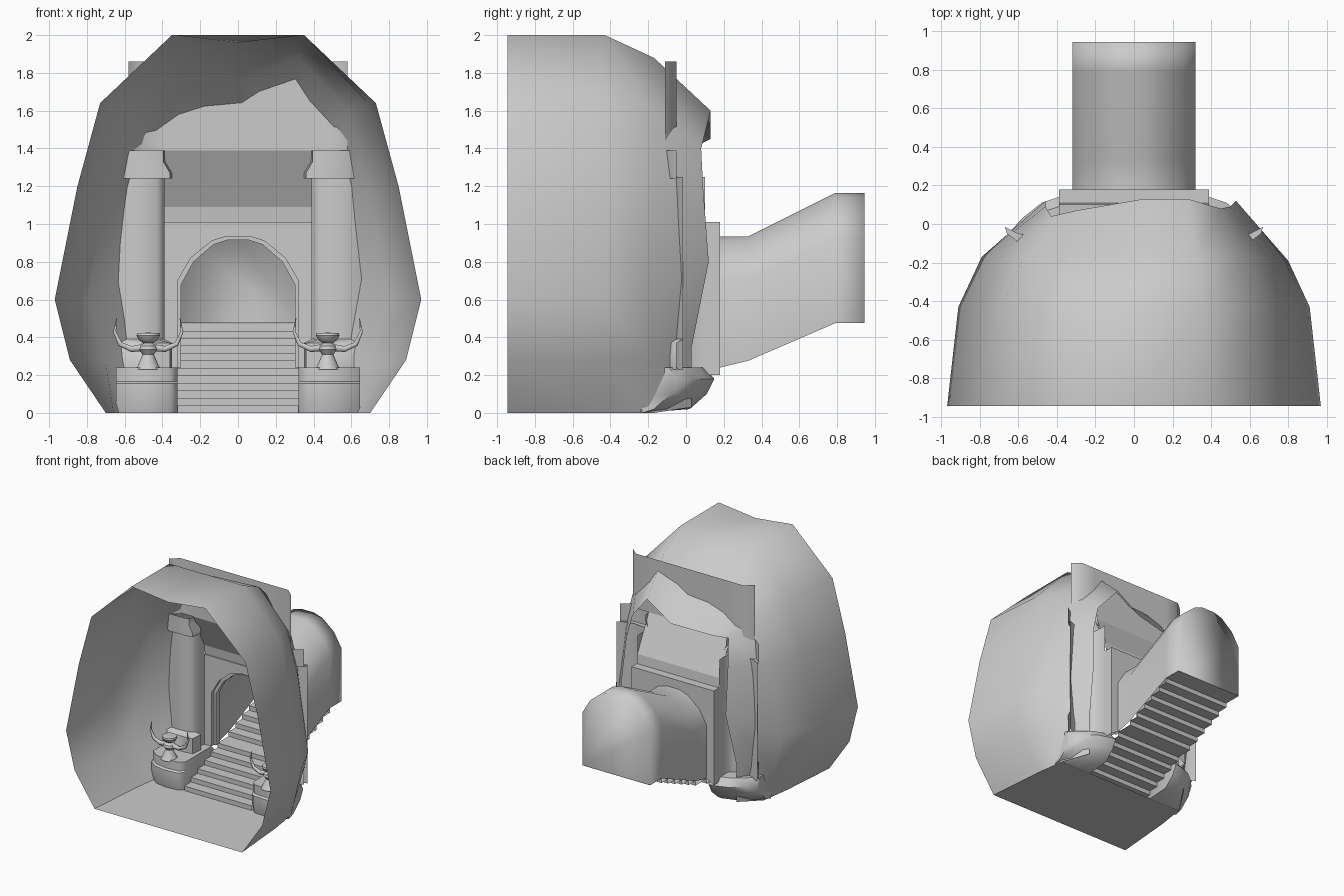
import bpy, math

if "Cube" in bpy.data.objects:
    bpy.data.objects.remove(bpy.data.objects["Cube"])


def mesh(name, verts, faces, angle=40):
    me = bpy.data.meshes.new(name)
    me.from_pydata(verts, [], faces)
    me.shade_smooth()
    me.set_sharp_from_angle(angle=math.radians(angle))
    ob = bpy.data.objects.new(name, me)
    bpy.context.collection.objects.link(ob)
    return ob


def loft(name, rings, closed=False, cap_start=False, cap_end=False, angle=40):
    """Skin equal-length rings of points with quads."""
    n = len(rings[0])
    verts = [p for r in rings for p in r]
    faces = []
    for i in range(len(rings) - 1):
        for j in range(n if closed else n - 1):
            k = (j + 1) % n
            faces.append((i*n + j, i*n + k, (i+1)*n + k, (i+1)*n + j))
    if cap_start:
        faces.append(tuple(range(n))[::-1])
    if cap_end:
        faces.append(tuple(range((len(rings)-1)*n, len(rings)*n)))
    return mesh(name, verts, faces, angle)


def mirror_x(pts):
    """Complete a left half outline with its mirrored right half."""
    return pts + [(-x, *r) for x, *r in reversed(pts)]


def plan(pts, z, s):
    return [(s*x, y, z) for x, y in pts]


# Cave shell: open front rim, two body rings, ragged back edge
rim = [(-.7, 0), (-.89, .28), (-.97, .6), (-.85, 1.2), (-.73, 1.64), (-.35, 2)]
rim = rim + [(0, 1.96)] + [(-x, z) for x, z in reversed(rim)]
r0 = [(x, -.945, z) for x, z in rim]
r1 = [(x*(.94 if abs(x) > .4 else 1), -.43, z if x else 2) for x, z in rim]
r2 = [(-.62, -.17, 0), (-.7, -.17, .27), (-.79, -.17, .6), (-.69, -.17, 1.2),
      (-.57, -.17, 1.57), (-.33, -.17, 1.74), (0, -.17, 1.77), (.32, -.17, 1.88),
      (.58, -.17, 1.6), (.69, -.17, 1.2), (.8, -.19, .6), (.7, -.17, .27), (.62, -.17, 0)]
r3 = [(-.5, .03, .03), (-.5, .03, .35), (-.46, .12, .8), (-.46, .09, 1.2),
      (-.43, .04, 1.42), (-.3, .07, 1.42), (.05, .13, 1.45), (.28, .13, 1.6),
      (.45, .08, 1.4), (.5, .09, 1.2), (.53, .12, .8), (.5, .03, .35), (.5, .03, .03)]
loft("cave_shell", [r0, r1, r2, r3], angle=180)

# Cave floor
loft("cave_floor", [[(-.7, -.945, 0), (.7, -.945, 0)], [(-.658, -.43, 0), (.658, -.43, 0)],
                    [(-.62, -.17, 0), (.62, -.17, 0)]])

# Upper wall panel with forward-turned wings
p = mirror_x([(-.58, -.11), (-.51, -.05), (-.38, -.05)])
loft("wall_panel", [plan(p, 1.39, 1), plan(p, 1.86, 1)], angle=60)

# Sloped niche ceiling
loft("niche_ceiling", [[(x, y, z) for x in (-.39, .39)]
                       for y, z in ((-.05, 1.39), (.1, 1.09), (.11, 1.0))], angle=20)

# Doorway facade with a stepped arch, closed behind around the tunnel
arch = mirror_x([(-.32, .24), (-.32, .7), (-.25, .82), (-.14, .91), (-.06, .935)])
outer = mirror_x([(-.39, .2), (-.39, .7), (-.39, 1.01), (-.2, 1.01), (-.06, 1.01)])
inner = [(x*.94, z - (.02 if z > .3 else 0)) for x, z in arch]
loft("doorway_facade", [[(x, y, z) for x, z in o] for o, y in
     ((arch, .18), (outer, .18), (outer, .1), (arch, .1), (arch, .13), (inner, .13), (inner, .18))],
     angle=45)

# Vaulted tunnel rising to a closed end
rings = []
for y, lift, bottom in ((.18, 0, .24), (.33, 0, .276), (.79, .23, .475), (.945, .23, .475)):
    rings.append([(x, y, bottom if z < .3 else z + lift) for x, z in arch])
loft("stair_tunnel", rings, cap_end=True, angle=120)

# Staircase with a landing at the door
steps = []
for k in range(1, 13):
    y = .18 - .09*(6 - k) if k < 7 else .33 + .092*(k - 7)
    steps += [(y, (k-1)*.0395), (y, k*.0395)]
steps.append((.945, .474))
loft("staircase", [[(x, y, z) for x in (-.32, .32)] for y, z in steps])

for s, side in ((-1, "left"), (1, "right")):
    # Pillar shaft
    shaft = [(.39, .1), (.39, -.02), (.43, -.05), (.53, -.06), (.6, -.05), (.67, -.015)]
    loft(side + "_pillar", [plan(shaft, .23, s), plan(shaft, 1.25, s)], angle=65)

    # Capital and base blocks, the capital narrowing upward on the inside
    block = [(.35, .0), (.36, -.1), (.43, -.11), (.58, -.11), (.66, -.05)]
    top = [(x + (.035 if x < .4 else 0), y) for x, y in block]
    loft(side + "_capital", [plan(shaft[1:], 1.24, s), plan(block, 1.24, s), plan(block, 1.27, s),
                             plan(top, 1.33, s), plan(top, 1.39, s)], angle=60)
    loft(side + "_pillar_base", [plan(block, .23, s), plan(block, .37, s),
                                 plan(shaft[1:], .39, s)], angle=60)

    # Rounded rock pedestal, its back tapering inside the shell
    def section(x, front, back):
        d = back - .1
        prof = [(front + .02, 0), (front, .08), (front, .155), (front + .02, .165),
                (front + .02, .24), (.1 + d, .24), (.15 + d, .18), (.11 + d, .1), (.02 + d, .02)]
        return [(s*x, y, z) for y, z in prof]
    loft(side + "_pedestal", [section(.32, -.27, .1), section(.36, -.31, .1),
                              section(.48, -.32, .06), section(.58, -.3, -.02),
                              section(.645, -.25, -.09)],
         closed=True, cap_start=True, cap_end=True, angle=50)

    # Turned brazier: foot, neck and bowl
    turn = [(.07, .23), (.055, .25), (.03, .31), (.05, .335), (.045, .355), (.022, .37),
            (.05, .385), (.062, .41), (.058, .422), (.0, .425)]
    loft(side + "_brazier", [[(s*.475 + r*math.cos(a*math.pi/6), -.25 + r*math.sin(a*math.pi/6), z)
                              for a in range(12)] for r, z in turn], closed=True)

    # Curved horns, tapering to the tips
    cu = bpy.data.curves.new(side + "_horns", 'CURVE')
    cu.dimensions = '3D'
    cu.bevel_depth = .02
    cu.bevel_resolution = 1
    half = [(.168, .5, .1), (.178, .43, .45), (.15, .365, .7), (.09, .338, .9), (.03, .345, 1.1)]
    pts = [(-x, z, r) for x, z, r in half] + half[::-1]
    sp = cu.splines.new('POLY')
    sp.points.add(len(pts) - 1)
    for q, (x, z, r) in zip(sp.points, pts):
        q.co = (s*.475 + x, -.25, z, 1)
        q.radius = r
    sp.use_smooth = True
    ob = bpy.data.objects.new(side + "_horns", cu)
    bpy.context.collection.objects.link(ob)
